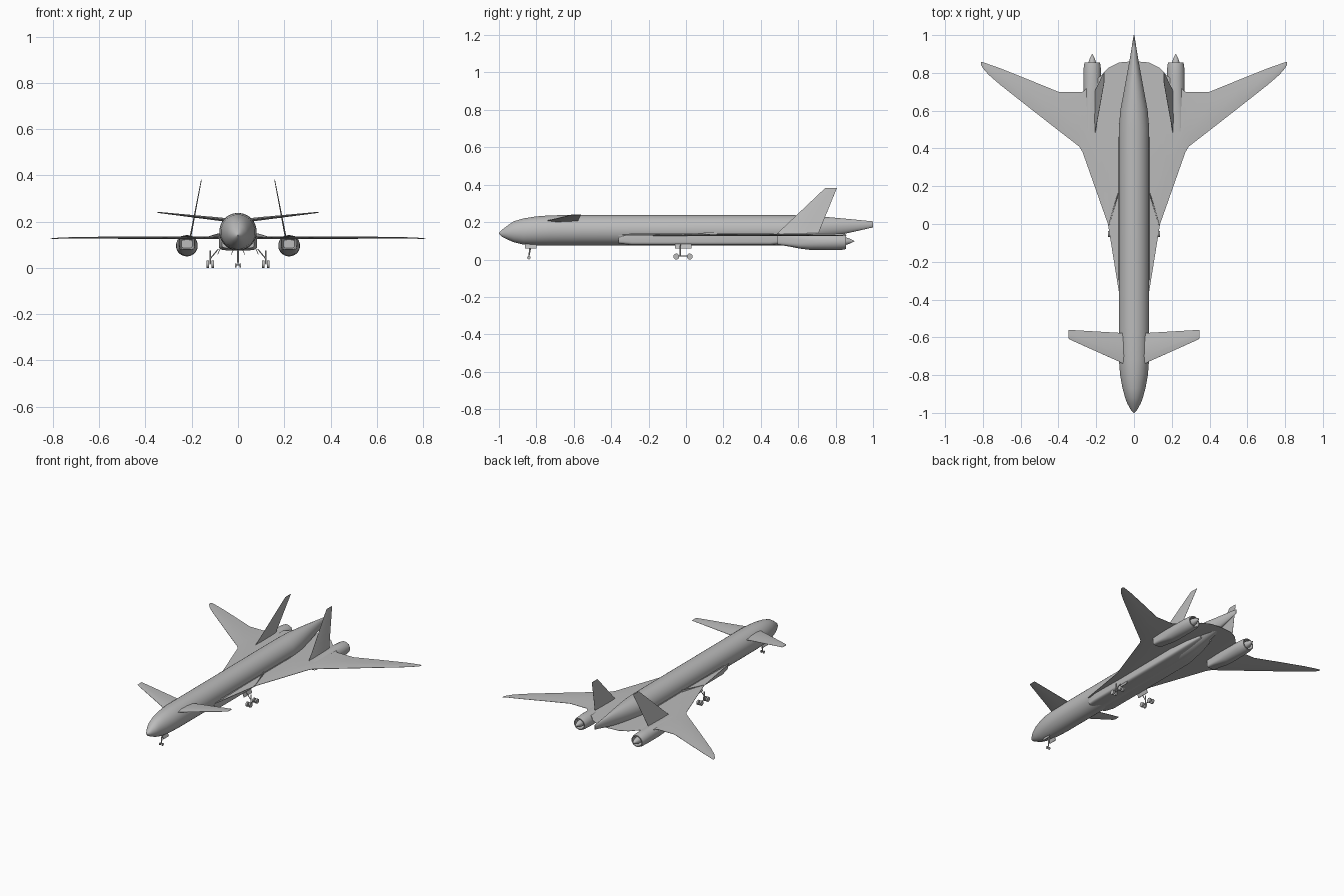
import bpy, bmesh, math
from mathutils import Vector

cube = bpy.data.objects.get("Cube")
if cube:
    bpy.data.objects.remove(cube)

grey = bpy.data.materials.new("airframe grey")
grey.use_nodes = True
grey.diffuse_color = (0.5, 0.5, 0.5, 1)
grey.node_tree.nodes["Principled BSDF"].inputs["Base Color"].default_value = (0.5, 0.5, 0.5, 1)


def finish(name, bm, mirror=False, angle=30):
    bmesh.ops.recalc_face_normals(bm, faces=bm.faces)
    mesh = bpy.data.meshes.new(name)
    bm.to_mesh(mesh)
    bm.free()
    ob = bpy.data.objects.new(name, mesh)
    bpy.context.collection.objects.link(ob)
    mesh.materials.append(grey)
    bpy.ops.object.select_all(action='DESELECT')
    ob.select_set(True)
    bpy.context.view_layer.objects.active = ob
    bpy.ops.object.shade_smooth_by_angle(angle=math.radians(angle))
    if mirror:
        ob.modifiers.new("Mirror", 'MIRROR').use_mirror_merge = False
    return ob


def skin(bm, rings):
    """Join closed rings of points into a capped skin."""
    loops = [[bm.verts.new(p) for p in ring] for ring in rings]
    n = len(loops[0])
    for a, b in zip(loops, loops[1:]):
        for i in range(n):
            bm.faces.new((a[i], a[(i + 1) % n], b[(i + 1) % n], b[i]))
    bm.faces.new(loops[0])
    bm.faces.new(loops[-1])


def body(name, sections, x=0, sides=32, mirror=False):
    """Loft along y; section = y, half width, bottom z, top z, squareness."""
    rings = []
    for y, w, z0, z1, e in sections:
        ring = []
        for i in range(sides):
            a = 2 * math.pi * (i + 0.5) / sides
            c, s = math.cos(a), math.sin(a)
            px = math.copysign(abs(c) ** (2 / e), c)
            pz = math.copysign(abs(s) ** (2 / e), s)
            ring.append((x + w * px, y, (z0 + z1) / 2 + pz * (z1 - z0) / 2))
        rings.append(ring)
    bm = bmesh.new()
    skin(bm, rings)
    return finish(name, bm, mirror)


def surface(name, stations, normal):
    """Thin wing; station = leading point, trailing y, thickness."""
    n = Vector(normal).normalized()
    rings = []
    for lead, trail_y, t in stations:
        a = Vector(lead)
        b = Vector((a.x, trail_y, a.z))
        shape = ((0, .1), (.25, .5), (.65, .4), (1, .08), (1, -.08), (.65, -.4), (.25, -.5), (0, -.1))
        rings.append([a.lerp(b, u) + n * v * t for u, v in shape])
    bm = bmesh.new()
    skin(bm, rings)
    return finish(name, bm, True)


def cylinder(bm, p, q, r, r2=None, seg=16):
    """Add a rod, wheel or cone between two points."""
    p, q = Vector(p), Vector(q)
    rot = (q - p).to_track_quat('Z', 'Y').to_matrix().to_4x4()
    rot.translation = (p + q) / 2
    bmesh.ops.create_cone(bm, cap_ends=True, segments=seg, radius1=r,
                          radius2=r if r2 is None else r2, depth=(q - p).length, matrix=rot)


# Fuselage with drooped nose and knife-edge tail
body("fuselage", [
    (-1.0, .003, .137, .143, 2), (-.985, .016, .122, .158, 2), (-.95, .036, .105, .185, 2),
    (-.92, .047, .092, .205, 2), (-.87, .061, .080, .220, 2), (-.80, .074, .076, .231, 2),
    (-.72, .080, .075, .237, 2), (-.55, .081, .075, .238, 2), (.50, .081, .075, .238, 2),
    (.60, .073, .088, .237, 2), (.75, .045, .117, .228, 2), (.87, .023, .142, .217, 2),
    (1.0, .002, .172, .204, 2)])

# Square-cornered fairing under the middle of the fuselage
body("belly_fairing", [
    (-.36, .070, .085, .13, 5), (-.29, .083, .076, .148, 6), (.10, .083, .076, .148, 6),
    (.45, .083, .076, .148, 6), (.60, .066, .095, .14, 5), (.70, .045, .115, .135, 4)])

# Cranked wing with long root extensions and raked tips
surface("wings", [
    ((0, -.36, .131), .862, .012), ((.08, -.36, .131), .855, .012), ((.138, 0, .131), .825, .012),
    ((.17, .09, .131), .79, .012), ((.272, .38, .131), .70, .012), ((.29, .41, .131), .70, .011),
    ((.40, .495, .131), .70, .011), ((.56, .62, .131), .765, .009), ((.71, .738, .130), .825, .007),
    ((.77, .790, .129), .846, .005), ((.80, .825, .127), .857, .004), ((.81, .842, .126), .858, .002)],
    (0, 0, 1))

# Foreplanes with upward slope
surface("foreplanes", [
    ((.05, -.745, .207), -.577, .016), ((.08, -.728, .211), -.576, .015),
    ((.335, -.614, .239), -.561, .005), ((.347, -.605, .240), -.56, .003)], (-.12, 0, 1))

# Twin fins leaning inward
surface("fins", [
    ((.206, .48, .132), .705, .007), ((.158, .745, .383), .807, .003)], (1, 0, .19))

# Engine nacelles: recessed square intake blending into a round barrel
body("engine_nacelles", [
    (.57, .024, .086, .122, 4), (.50, .031, .082, .134, 5), (.49, .034, .079, .138, 5),
    (.55, .037, .070, .139, 4), (.61, .042, .058, .140, 3), (.66, .046, .052, .141, 2.3),
    (.78, .047, .050, .142, 2), (.835, .045, .052, .139, 2), (.855, .041, .056, .135, 2),
    (.855, .035, .062, .129, 2), (.80, .033, .064, .127, 2)], x=.221, mirror=True)

# Exhaust cones
body("exhaust_cones", [
    (.79, .024, .074, .122, 2), (.85, .022, .076, .120, 2), (.875, .014, .084, .112, 2),
    (.90, .002, .097, .100, 2)], x=.221, sides=20, mirror=True)

# Slim raised fairings along the wing roots
bm = bmesh.new()
skin(bm, [[(x - .004, y, .13), (x + .004, y, .13), (x + .002, y, z), (x - .002, y, z)]
          for x, y, z in ((.133, -.01, .134), (.108, .08, .142), (.082, .165, .15))])
finish("root_fairings", bm, True)

# Main landing gear: strut, bogie beam and paired wheels
bm = bmesh.new()
cylinder(bm, (.12, -.03, .018), (.12, -.03, .075), .004, seg=10)
cylinder(bm, (.12, -.052, .018), (.12, .02, .018), .003, seg=8)
for y in (-.052, .02):
    for x in (.104, .126):
        cylinder(bm, (x, y, .016), (x + .011, y, .016), .016)
cylinder(bm, (.12, -.03, .04), (.085, -.03, .082), .0025, seg=8)
finish("main_landing_gear", bm, True)

# Nose landing gear: tapering strut, axle and small wheels
bm = bmesh.new()
cylinder(bm, (0, -.83, .085), (0, -.84, .015), .006, .003, seg=10)
cylinder(bm, (-.012, -.84, .012), (.012, -.84, .012), .002, seg=8)
for x in (-.012, .007):
    cylinder(bm, (x, -.84, .010), (x + .005, -.84, .010), .009, seg=14)
finish("nose_landing_gear", bm)

# Open gear doors, splayed outward
for name, y0, y1, x, z in (("nose_gear_doors", -.86, -.80, .016, .085),
                           ("main_gear_doors", -.06, .03, .075, .085)):
    bm = bmesh.new()
    skin(bm, [[(x, y, z), (x + .003, y, z), (x + .014, y, z - .026), (x + .011, y, z - .026)]
              for y in (y0, y1)])
    finish(name, bm, True)
